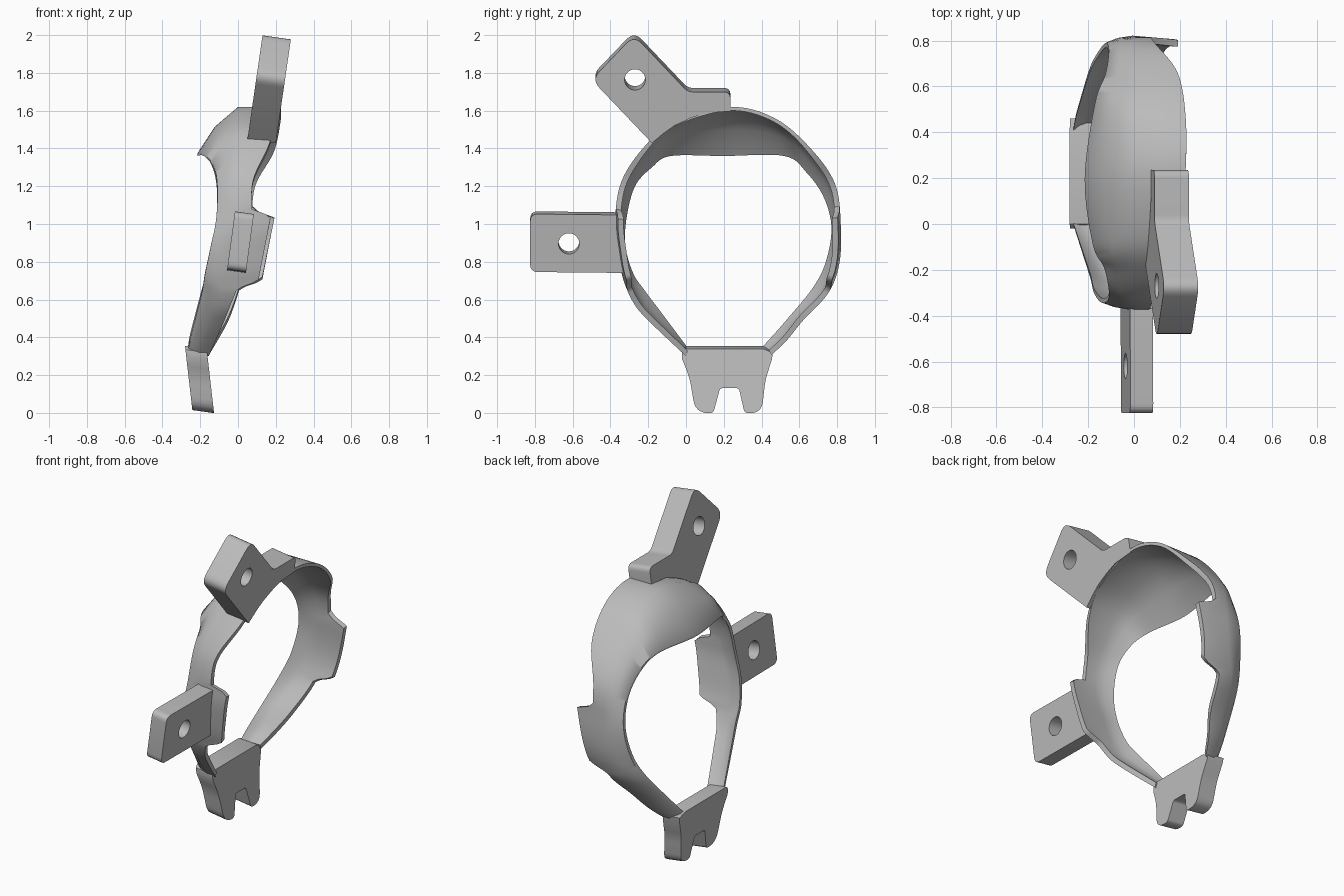
import bpy
import bmesh
import math
from mathutils import Vector

cube = bpy.data.objects.get("Cube")
if cube:
    bpy.data.objects.remove(cube, do_unlink=True)

# Single matte grey
grey = bpy.data.materials.new("plain grey")
grey.use_nodes = True
colour = (0.5, 0.5, 0.5, 1)
grey.diffuse_color = colour
grey.node_tree.nodes["Principled BSDF"].inputs["Base Color"].default_value = colour


def finish(bm, name, angle):
    """Turn a bmesh into a shaded, coloured object."""
    bmesh.ops.recalc_face_normals(bm, faces=bm.faces)
    mesh = bpy.data.meshes.new(name)
    bm.to_mesh(mesh)
    bm.free()
    mesh.materials.append(grey)
    obj = bpy.data.objects.new(name, mesh)
    bpy.context.collection.objects.link(obj)
    bpy.ops.object.select_all(action="DESELECT")
    obj.select_set(True)
    bpy.context.view_layer.objects.active = obj
    bpy.ops.object.shade_smooth_by_angle(angle=math.radians(angle))
    return obj


def rounded(corners, steps=6):
    """Outline from (y, z, radius) corners, with each corner rounded."""
    outline = []
    for i, (y, z, radius) in enumerate(corners):
        here = Vector((y, z))
        if radius == 0:
            outline.append(here)
            continue
        before = Vector(corners[i - 1][:2])
        after = Vector(corners[(i + 1) % len(corners)][:2])
        start = here + (before - here).normalized() * radius
        end = here + (after - here).normalized() * radius
        for s in range(steps + 1):
            t = s / steps
            bow = start.lerp(here, t).lerp(here.lerp(end, t), t)
            outline.append(bow)
    return outline


def circle(y, z, radius, sides=28):
    turn = math.tau / sides
    return [Vector((y + radius * math.cos(turn * k), z + radius * math.sin(turn * k)))
            for k in range(sides)]


def slab(name, loops, base, lean, thickness):
    """Flat plate cut from outline loops, leaning along x and pushed slightly downward."""
    bm = bmesh.new()
    edges = []
    for loop in loops:
        verts = [bm.verts.new((base + lean * p.y, p.x, p.y)) for p in loop]
        edges += [bm.edges.new((verts[i - 1], verts[i])) for i in range(len(verts))]
    bmesh.ops.triangle_fill(bm, edges=edges, use_beauty=True, use_dissolve=False)
    grown = bmesh.ops.extrude_face_region(bm, geom=bm.faces[:], use_keep_orig=True)
    moved = [v for v in grown["geom"] if isinstance(v, bmesh.types.BMVert)]
    bmesh.ops.translate(bm, verts=moved, vec=(thickness, 0, -.14 * thickness))
    return finish(bm, name, 35)


# Ring stations: inner rim y z, outer rim y z, then x of inner lip, shoulder, outer edge
stations = [
    (.005, .35, 0, .3, -.265, -.21, -.155),
    (-.13, .53, -.18, .47, -.22, -.14, -.08),
    (-.22, .65, -.27, .57, -.19, -.1, -.04),
    (-.28, .74, -.33, .7, -.175, -.08, .01),
    (-.32, .88, -.36, .85, -.145, -.05, .04),
    (-.315, 1.03, -.375, 1.03, -.115, 0, .07),
    (-.27, 1.2, -.34, 1.23, -.11, 0, .08),
    (-.18, 1.3, -.22, 1.41, -.13, 0, .16),
    (-.08, 1.36, -.06, 1.54, -.18, 0, .2),
    (.2, 1.36, .23, 1.62, -.215, 0, .225),
    (.52, 1.36, .47, 1.56, -.17, 0, .225),
    (.64, 1.27, .66, 1.4, -.125, 0, .19),
    (.73, 1.14, .79, 1.21, -.11, 0, .09),
    (.77, .98, .82, .98, -.12, 0, .07),
    (.74, .8, .81, .78, -.15, -.03, .04),
    (.67, .66, .75, .63, -.19, -.09, 0),
    (.53, .49, .62, .49, -.235, -.14, -.05),
    (.46, .41, .53, .38, -.255, -.18, -.11),
    (.405, .35, .45, .305, -.265, -.21, -.155),
]


def spline(rows, steps):
    """Smooth curve through the rows."""
    result = []
    last = len(rows) - 1
    for i in range(last):
        quad = zip(rows[max(i - 1, 0)], rows[i], rows[i + 1], rows[min(i + 2, last)])
        quad = list(quad)
        for s in range(steps):
            t = s / steps
            result.append([b + (c - a) * t / 2 + (a - 2.5 * b + 2 * c - d / 2) * t * t
                           + (1.5 * (b - c) + (d - a) / 2) * t ** 3
                           for a, b, c, d in quad])
    result.append(list(rows[last]))
    return result


def ramp(value, low, high):
    t = min(max((value - low) / (high - low), 0), 1)
    return t * t * (3 - 2 * t)


# Ring with a thinner domed crown and two side ears that curl slightly inward
bm = bmesh.new()
centre = Vector((0, .22, .95))
along = Vector((1, 0, 0))
rings = []
for yi, zi, yo, zo, lip, shoulder, edge in spline(stations, 8):
    ear = ramp(zo, .65, .7) * (1 - ramp(zo, 1.04, 1.08))
    reach = .105 + .19 * (zo - .68) + (.02 if yo > 0 else 0)
    edge += max(reach - edge, 0) * ear
    wall = .03 - .01 * ramp(zo, 1.3, 1.5)
    inner = Vector((lip, yi, zi))
    outer = Vector((0, yo, zo))
    out_i = (Vector((0, yi, zi)) - centre).normalized()
    out_o = (outer - centre).normalized()
    top = outer + along * shoulder
    rim = outer + along * edge - out_o * .015 * ear
    lip_out = inner + out_i * wall * .7
    swell = (out_o - along) * (top - lip_out).length * .05
    bulge = lip_out.lerp(top, .5) + swell
    section = [inner, lip_out, bulge, top, rim, rim - out_o * wall,
               top - out_o * wall, bulge - out_o * wall * .8]
    rings.append([bm.verts.new(p) for p in section])
for one, two in zip(rings, rings[1:]):
    for k in range(len(one)):
        bm.faces.new((one[k - 1], one[k], two[k], two[k - 1]))
bm.faces.new(rings[0])
bm.faces.new(rings[-1])
finish(bm, "domed_ring", 52)

# Forked foot plate under the opening
foot = rounded([
    (0, .355, 0), (-.02, .335, 0), (-.02, .3, 0), (.02, .2, .05), (.05, .015, .07),
    (.145, .015, .02), (.18, .147, .015), (.28, .147, .015), (.31, .015, .02),
    (.4, .015, .06), (.42, .19, .04), (.455, .3, 0), (.46, .335, 0), (.41, .355, 0),
])
slab("forked_foot", [foot], -.24, -.115, .115)

# Front mounting arm with a bolt hole
arm = rounded([(-.825, .76, .04), (-.825, 1.067, .04), (-.36, 1.062, 0),
               (-.352, .9, 0), (-.33, .755, 0)])
slab("front_arm", [arm, circle(-.62, .91, .055)], -.16, .135, .1)

# Upper mounting arm with a bolt hole and a short toe on the crown
upper = rounded([
    (-.5, 1.785, .06), (-.275, 2.02, .06), (.01, 1.72, .03), (.235, 1.72, .035),
    (.235, 1.618, 0), (.1, 1.608, 0), (.02, 1.58, 0), (-.06, 1.542, 0),
    (-.12, 1.5, 0), (-.18, 1.449, 0),
])
slab("upper_arm", [upper, circle(-.27, 1.785, .055)], -.16, .145, .15)
